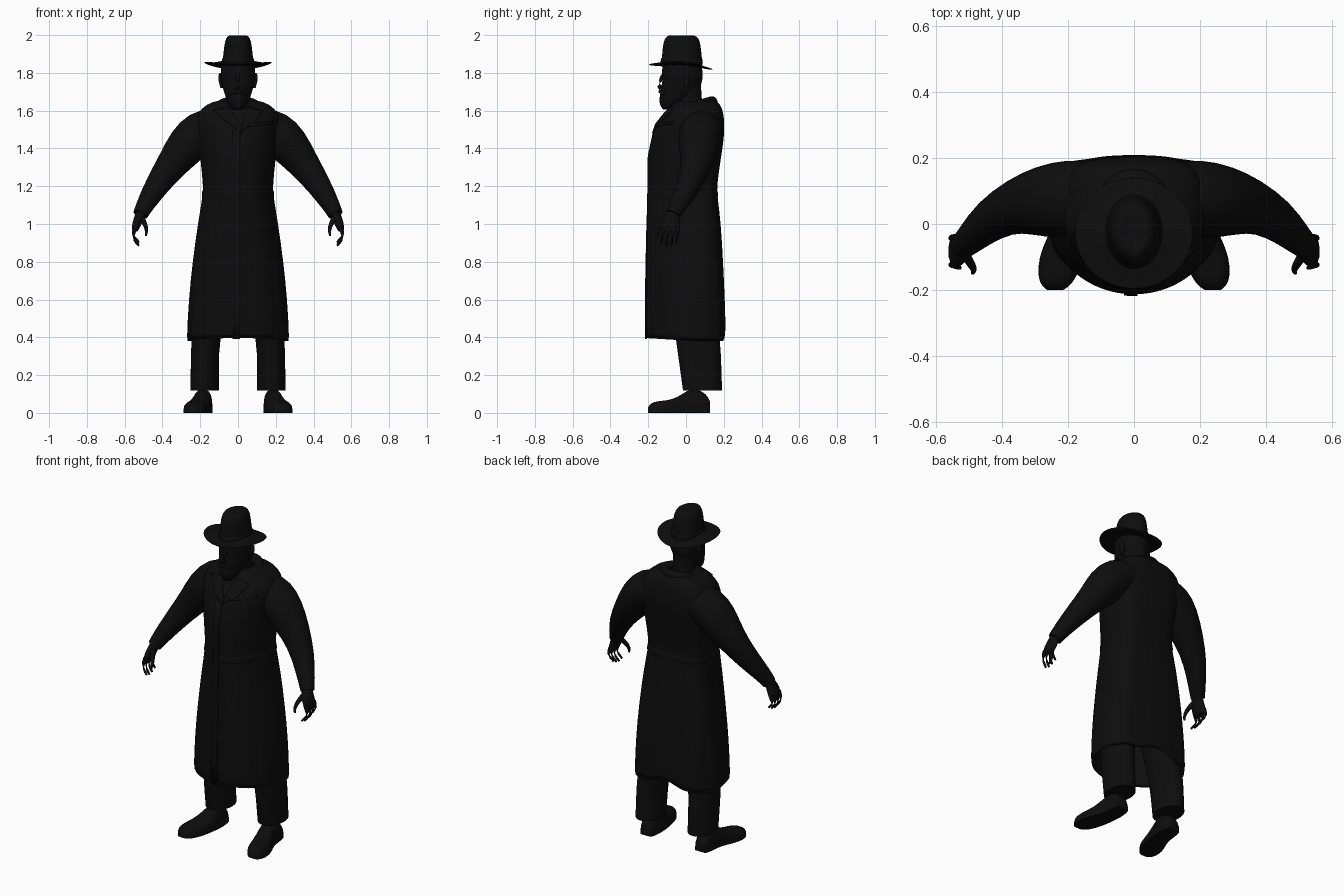
import bpy, bmesh
from math import sin, cos, pi, sqrt, radians
from mathutils import Vector

cube = bpy.data.objects.get("Cube")
if cube:
    bpy.data.objects.remove(cube, do_unlink=True)

black = bpy.data.materials.new("near_black")
black.use_nodes = True
tone = (0.004, 0.004, 0.004, 1)
black.diffuse_color = tone
shader = black.node_tree.nodes["Principled BSDF"]
shader.inputs["Base Color"].default_value = tone
shader.inputs["Roughness"].default_value = 0.9


def spow(v, e):
    return (1 if v >= 0 else -1) * abs(v) ** e


def finish(name, bm, mirror=False, thick=0, subdiv=1):
    bmesh.ops.recalc_face_normals(bm, faces=bm.faces)
    mesh = bpy.data.meshes.new(name)
    bm.to_mesh(mesh)
    bm.free()
    mesh.materials.append(black)
    ob = bpy.data.objects.new(name, mesh)
    bpy.context.collection.objects.link(ob)
    bpy.ops.object.select_all(action='DESELECT')
    ob.select_set(True)
    bpy.context.view_layer.objects.active = ob
    bpy.ops.object.shade_smooth_by_angle(angle=radians(55))
    if thick:
        mod = ob.modifiers.new("thickness", 'SOLIDIFY')
        mod.thickness, mod.offset = thick, -1
    if mirror:
        mod = ob.modifiers.new("mirror", 'MIRROR')
        mod.use_clip = False
        mod.use_mirror_merge = False
    if subdiv:
        ob.modifiers.new("smooth", 'SUBSURF').levels = subdiv
        ob.modifiers["smooth"].render_levels = subdiv
    return ob


def loft(name, rings, caps=True, **kw):
    """Skin a list of point rings; capped ends keep a crisp edge."""
    bm = bmesh.new()
    crease = bm.edges.layers.float.new("crease_edge")
    rows = [[bm.verts.new(p) for p in r] for r in rings]
    n = len(rows[0])
    for a, b in zip(rows, rows[1:]):
        for i in range(n):
            j = (i + 1) % n
            bm.faces.new((a[i], a[j], b[j], b[i]))
    if caps:
        for row in (rows[0], rows[-1]):
            for e in bm.faces.new(row).edges:
                e[crease] = 1
    return finish(name, bm, **kw)


def oval(z, cx, rx, yf, yb, y0=None, p=2, n=24):
    """Horizontal ring from front yf to back yb, squarer behind when p > 2."""
    y0 = (yf + yb) / 2 if y0 is None else y0
    ring = []
    for i in range(n):
        a = 2 * pi * i / n
        c, s = cos(a), sin(a)
        e = 2 / p if s > 0 else 1
        ring.append(Vector((cx + rx * spow(c, e),
                            y0 + (yb - y0 if s > 0 else y0 - yf) * spow(s, e), z)))
    return ring


def tube(name, path, n=14, **kw):
    """Round tube along (x, y, z, radius) points."""
    pts = [Vector(p[:3]) for p in path]
    rings = []
    for i, p in enumerate(path):
        t = pts[min(i + 1, len(pts) - 1)] - pts[max(i - 1, 0)]
        q = t.to_track_quat('Z', 'Y')
        rings.append([pts[i] + q @ Vector((p[3] * cos(2 * pi * k / n), p[3] * sin(2 * pi * k / n), 0))
                      for k in range(n)])
    return loft(name, rings, **kw)


# Long coat body: z, half width, front, back
coat = [(0.372, .27, -.213, .208), (.6, .26, -.214, .204), (.8, .24, -.21, .195),
        (1.0, .213, -.206, .185), (1.15, .187, -.2, .166), (1.2, .184, -.2, .163),
        (1.35, .2, -.2, .185), (1.45, .21, -.186, .201), (1.53, .225, -.158, .204),
        (1.59, .215, -.112, .198), (1.635, .165, -.07, .182), (1.655, .11, -.05, .155),
        (1.65, .06, -.03, .11)]
MID = .035
rings = []
for z, rx, yf, yb in coat:
    ring = oval(z, 0, rx, yf, yb, MID, 3.4, 48)
    sway = max(0, (1.1 - z) / .75)
    for i, v in enumerate(ring):
        a = 2 * pi * i / 48
        if sin(a) > -.6:
            f = 1 + .022 * sway * sin(9 * a)
            v.x, v.y = v.x * f, MID + (v.y - MID) * f
        if z < .4:
            v.z += .015 * max(0, -sin(a)) + .05 * max(0, sin(a)) * max(0, 1 - abs(v.x) / .12)
    rings.append(ring)
loft("long_coat", rings, caps=False, thick=.008)


def front_y(x, z):
    for a, b in zip(coat, coat[1:]):
        if a[0] <= z <= b[0]:
            t = (z - a[0]) / (b[0] - a[0])
            rx, yf = a[1] + t * (b[1] - a[1]), a[2] + t * (b[2] - a[2])
            return MID - (MID - yf) * sqrt(max(0, 1 - (x / rx) ** 2))
    return MID


def patch(name, corners, lift=.005, n=8):
    """Thin panel laid on the coat front, given four (x, z) corners."""
    a, b, c, d = [Vector(p) for p in corners]
    bm = bmesh.new()
    grid = []
    for i in range(n + 1):
        l, r = a.lerp(d, i / n), b.lerp(c, i / n)
        pts = [l.lerp(r, j / n) for j in range(n + 1)]
        grid.append([bm.verts.new((p.x, front_y(p.x, p.y) - lift, p.y)) for p in pts])
    for i in range(n):
        for j in range(n):
            bm.faces.new((grid[i][j], grid[i][j + 1], grid[i + 1][j + 1], grid[i + 1][j]))
    finish(name, bm, thick=.008, subdiv=0)


patch("coat_overlap", [(-.03, .39), (.01, .39), (.01, 1.5), (-.03, 1.5)], .004)
patch("right_lapel", [(.02, 1.48), (.03, 1.5), (-.05, 1.625), (-.13, 1.6)])
patch("left_lapel", [(.015, 1.49), (.09, 1.535), (.13, 1.6), (.05, 1.625)])
patch("chest_flap", [(.05, 1.515), (.185, 1.53), (.185, 1.545), (.05, 1.53)])

# Belt
loft("belt", [oval(z, 0, .19 + g, -.202 - g, .168 + g, MID, 3.4, 48)
              for z, g in ((1.14, .0), (1.145, .003), (1.175, .0), (1.18, -.004))])

# Turned-up collar
path = []
for i in range(17):
    a = -pi / 2 + 2 * pi * i / 16
    back = (1 + sin(a)) / 2
    path.append((.1 * cos(a), .035 + .105 * sin(a), 1.575 + .072 * back ** .6, .014 + .017 * back))
tube("collar", path)

# Sleeves
tube("sleeve", [(.12, .085, 1.51, .105), (.2, .078, 1.49, .118), (.27, .068, 1.42, .112),
                (.35, .058, 1.315, .084), (.43, .018, 1.205, .066), (.495, -.045, 1.095, .047),
                (.517, -.066, 1.05, .04)], n=20, mirror=True)

# Hands
loft("palm", [oval(*r) for r in ((1.07, .512, .026, -.095, -.035), (1.03, .525, .028, -.125, -.035),
                                 (.985, .54, .024, -.135, -.03), (.96, .546, .013, -.125, -.035))],
     mirror=True)
for k, finger in enumerate(("index", "middle", "ring", "little")):
    y = -.123 + .027 * k
    drop = (.008, 0, .006, .02)[k]
    tube(finger + "_finger", [(.542, y, .985, .013), (.557, y, .945, .012),
                              (.55, y - .004, .912 + drop, .01), (.525, y - .01, .884 + drop, .006)],
         n=8, mirror=True)
tube("thumb", [(.512, -.09, 1.035, .017), (.492, -.122, 1.0, .014), (.482, -.14, .967, .011),
               (.488, -.148, .937, .006)], n=8, mirror=True)

# Trousers
loft("trouser_leg", [oval(*r) for r in ((.118, .176, .076, -.017, .192), (.25, .176, .075, -.035, .188),
                                        (.37, .174, .075, -.052, .184), (.65, .14, .09, -.09, .15))],
     mirror=True)

# Shoes, skinned heel to toe: y, centre x, half width, height
rings = []
for y, cx, w, h in ((.128, .185, .034, .06), (.11, .185, .046, .1), (.05, .185, .052, .135),
                    (0, .19, .054, .115), (-.05, .205, .062, .08), (-.1, .22, .068, .066),
                    (-.16, .232, .06, .062), (-.188, .237, .042, .05), (-.2, .238, .024, .03)):
    rings.append([(cx + w * spow(cos(2 * pi * i / 24), .8), y, h * max(0, sin(2 * pi * i / 24)) ** .6)
                  for i in range(24)])
loft("shoe", rings, mirror=True)

# Neck, bearded head
loft("neck", [oval(1.55, 0, .07, -.06, .1), oval(1.66, 0, .06, -.045, .082), oval(1.76, 0, .065, -.05, .08)])
loft("head", [oval(*r) for r in ((1.605, 0, .025, -.12, -.07), (1.63, 0, .05, -.142, -.03),
                                 (1.67, 0, .064, -.142, .03), (1.70, 0, .076, -.134, .065),
                                 (1.74, 0, .086, -.13, .083), (1.775, 0, .092, -.122, .09),
                                 (1.8, 0, .094, -.132, .09), (1.87, 0, .085, -.12, .08))])
tube("nose", [(0, -.122, 1.79, .01), (0, -.137, 1.755, .013), (0, -.145, 1.73, .016), (0, -.132, 1.715, .01)], n=10)
tube("moustache", [(-.045, -.112, 1.685, .006), (-.02, -.136, 1.7, .011), (0, -.138, 1.703, .01),
                   (.02, -.136, 1.7, .011), (.045, -.112, 1.685, .006)], n=10)
loft("ear", [oval(*r) for r in ((1.72, .085, .008, -.01, .012), (1.755, .091, .012, -.014, .022),
                                (1.785, .095, .011, -.012, .024), (1.8, .092, .006, 0, .015))], mirror=True)

# Hat brim, raised at the sides and front
rings = []
for r, dz in ((.4, .006), (.75, -.004), (.97, -.004), (1, 0), (.97, .004), (.75, .006), (.4, .03)):
    ring = []
    for i in range(40):
        a = 2 * pi * i / 40
        lift = (-.013 * sin(a) + .024 * cos(a) ** 2) * r ** 2
        ring.append((.18 * r * cos(a), -.028 + .17 * r * sin(a), 1.832 + dz + lift))
    rings.append(ring)
loft("hat_brim", rings)

# Hat crown and band
loft("hat_crown", [oval(*r) for r in ((1.835, 0, .086, -.133, .09), (1.9, 0, .078, -.127, .083),
                                      (1.955, 0, .072, -.122, .077), (1.985, 0, .064, -.112, .068),
                                      (2.003, 0, .046, -.09, .04), (1.994, 0, .02, -.055, .01))])
loft("hat_band", [oval(z, 0, w, -.024 - w - .025, -.024 + w + .027)
                  for z, w in ((1.85, .086), (1.853, .088), (1.877, .084), (1.88, .081))])
